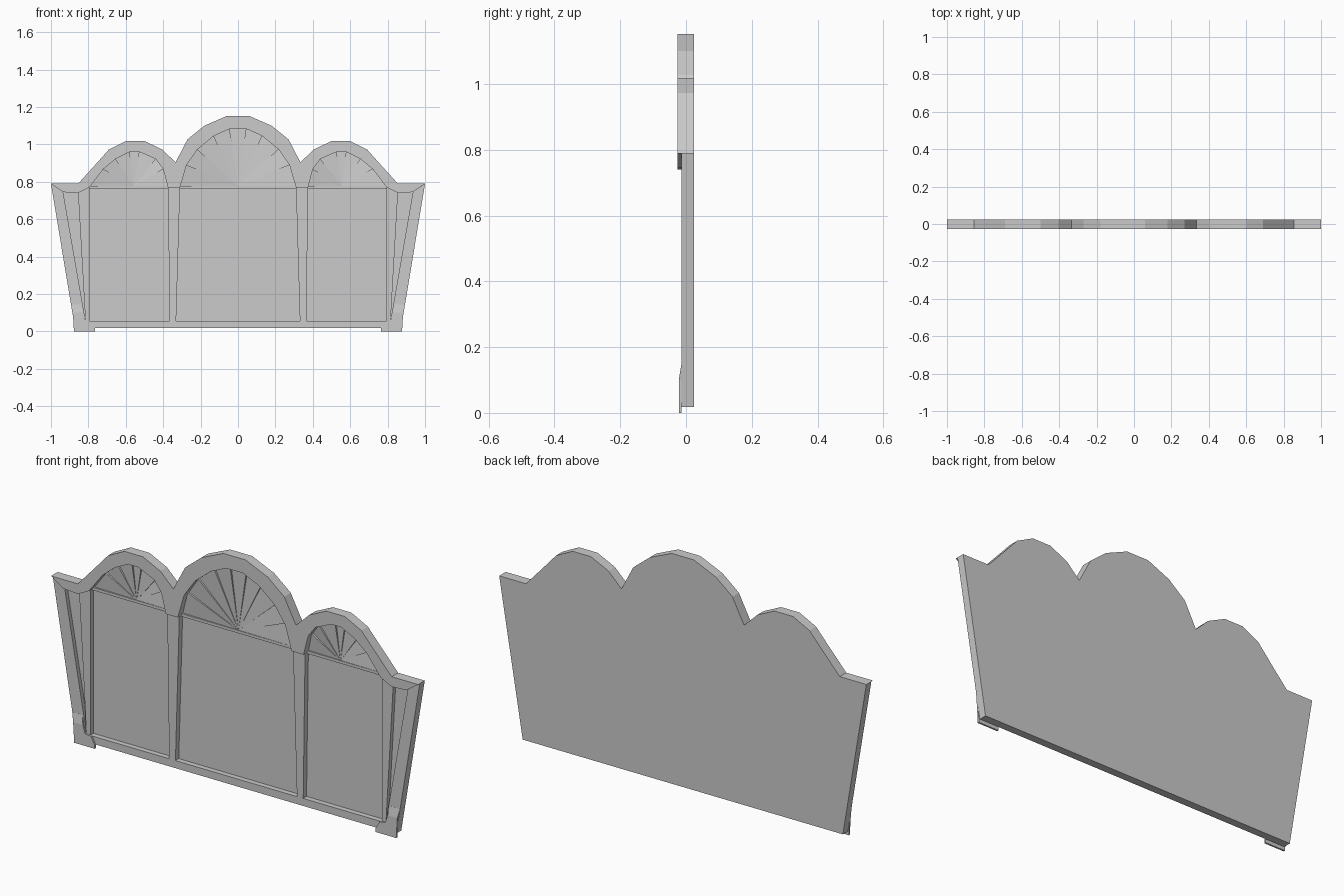
import bpy, bmesh

if "Cube" in bpy.data.objects:
    bpy.data.objects.remove(bpy.data.objects["Cube"])

FRONT, CROWN, FLOOR, BACK = -0.014, -0.026, 0.012, 0.025


def flip(pts):
    return [(-x, z) for x, z in reversed(pts)]


def loop(bm, pts, y):
    """Closed edge loop in the xz plane; y is a number or a function of z."""
    return [bm.verts.new((x, y(z) if callable(y) else y, z)) for x, z in pts]


def fill(bm, *loops):
    edges = []
    for vs in loops:
        for a, b in zip(vs, vs[1:] + vs[:1]):
            edges.append(bm.edges.get((a, b)) or bm.edges.new((a, b)))
    bmesh.ops.triangle_fill(bm, edges=edges, use_beauty=True, normal=(0, -1, 0))


def wall(bm, la, lb):
    n = len(la)
    for i in range(n):
        j = (i + 1) % n
        bm.faces.new((la[i], la[j], lb[j], lb[i]))


def finish(bm, name):
    bmesh.ops.recalc_face_normals(bm, faces=bm.faces[:])
    # open reliefs must face the front
    front = sum(f.normal.y * f.calc_area() for f in bm.faces)
    if front > 0.001:
        bmesh.ops.reverse_faces(bm, faces=bm.faces[:])
    me = bpy.data.meshes.new(name)
    bm.to_mesh(me)
    bm.free()
    ob = bpy.data.objects.new(name, me)
    bpy.context.collection.objects.link(ob)
    return ob


def relief(name, pts, y0, y1, closed=False):
    bm = bmesh.new()
    a, b = loop(bm, pts, y0), loop(bm, pts, y1)
    fill(bm, a)
    if closed:
        fill(bm, b)
    wall(bm, a, b)
    return finish(bm, name)


# Profiles: outer skyline and the inner edges of the arches (left to right)
sky_half = [(-1, .79), (-.855, .79), (-.757, .898), (-.69, .973), (-.6, 1.018),
            (-.5, 1.018), (-.405, .973), (-.334, .904), (-.27, 1.027),
            (-.18, 1.1), (-.06, 1.152)]
skyline = sky_half + flip(sky_half)
side_arch = [(-.795, .77), (-.72, .868), (-.655, .922), (-.58, .96),
             (-.527, .96), (-.44, .922), (-.4, .868), (-.375, .77)]
mid_half = [(-.31, .77), (-.275, .89), (-.217, .973), (-.13, 1.045), (-.045, 1.083)]
mid_arch = mid_half + flip(mid_half)

side_hole = side_arch + [(-.365, .055), (-.795, .055)]
mid_hole = mid_arch + [(.331, .055), (-.331, .055)]
wedge = [(-.935, .745), (-.855, .74), (-.816, .06)]

# Body: back, edges, front frame and the recessed panels
bm = bmesh.new()
outline = skyline + [(.872, .018), (-.872, .018)]
front, back = loop(bm, outline, FRONT), loop(bm, outline, BACK)
wall(bm, front, back)
fill(bm, back)
rims = []
for pts, depth in ((side_hole, FLOOR), (mid_hole, FLOOR), (flip(side_hole), FLOOR),
                   (wedge, .006), (flip(wedge), .006)):
    rim, base = loop(bm, pts, FRONT), loop(bm, pts, depth)
    wall(bm, rim, base)
    fill(bm, base)
    rims.append(rim)
fill(bm, front, *rims)
finish(bm, "headboard_body")

# Raised crown moulding following the three arches
inner = [(-.935, .745), (-.855, .74)] + side_arch + mid_arch \
    + flip(side_arch) + flip(wedge[:2])
relief("crown_moulding", skyline + inner[::-1], CROWN, FRONT)

# Transom ledge and pleated fan in each arch
for label, arch in (("left", side_arch), ("middle", mid_arch), ("right", flip(side_arch))):
    x0, x1 = arch[0][0], arch[-1][0]
    relief(label + "_transom", [(x0, .765), (x1, .765), (x1, .779), (x0, .779)],
           .001, FLOOR)
    bm = bmesh.new()
    cx = (x0 + x1) / 2 + (0.03 if label == "left" else -0.03 if label == "right" else 0)
    apex = bm.verts.new((cx, .004, .778))
    last = None
    for (xa, za), (xb, zb) in zip(arch, arch[1:]):
        a = bm.verts.new((xa, .011, za))
        b = bm.verts.new((xb, .001, zb))
        bm.faces.new((apex, a, b))
        if last:
            bm.faces.new((apex, last, a))
        last = b
    finish(bm, label + "_fan")

# Front feet with a chamfered top
foot = [(-.877, 0), (-.765, 0), (-.765, .018), (-.785, .055), (-.818, .06),
        (-.83, .1), (-.838, .145), (-.893, .145), (-.883, .1)]
for label, pts in (("left", foot), ("right", flip(foot))):
    relief(label + "_foot", pts, lambda z: -.022 if z < .11 else -.0145, -.0135, True)
